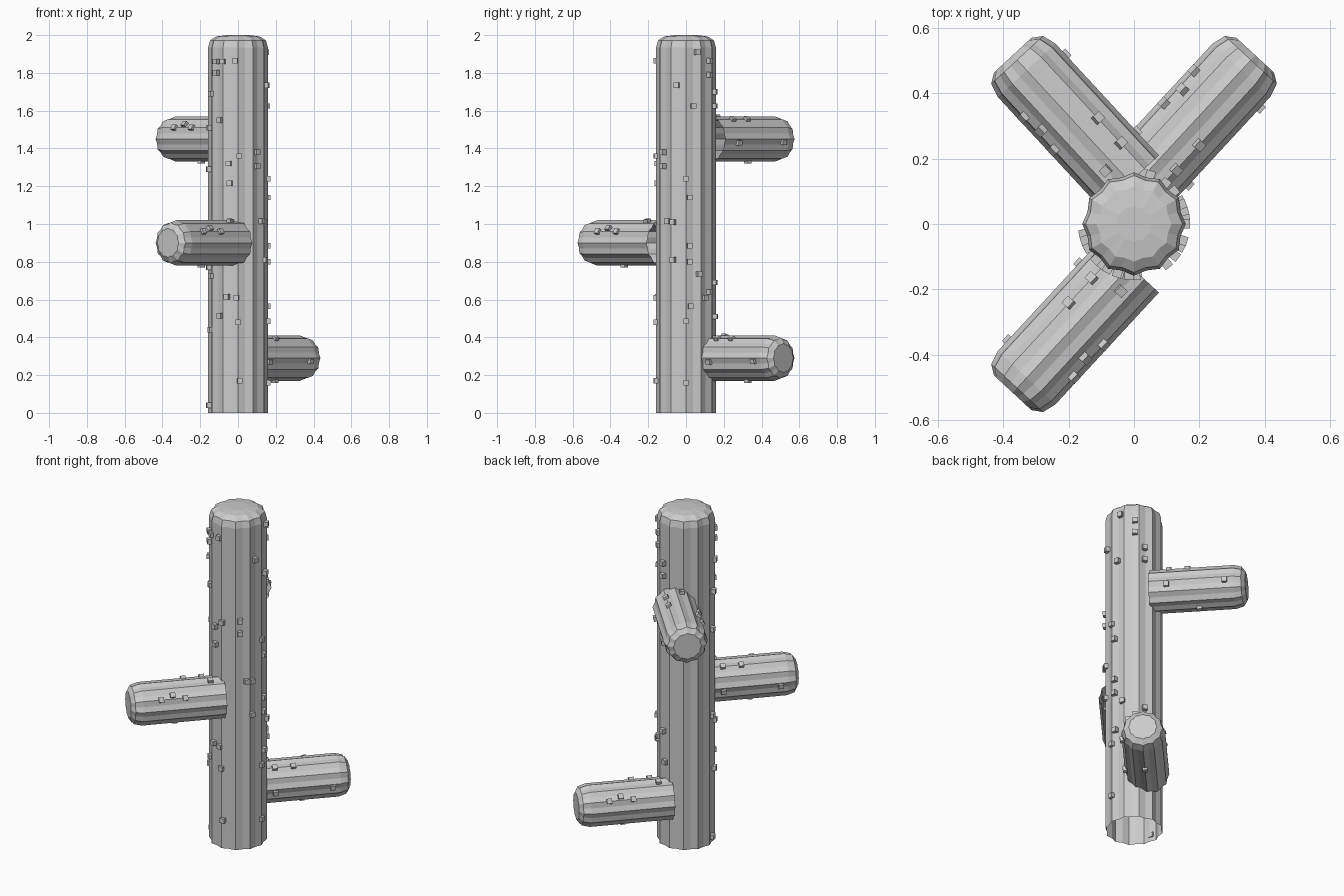
import bpy, bmesh
from math import sin, cos, radians, pi, sqrt, asin, atan2
from mathutils import Matrix, Vector

if "Cube" in bpy.data.objects:
    bpy.data.objects.remove(bpy.data.objects["Cube"])

RIBS = 12
VALLEY = 0.93   # valley radius relative to the ridge


def add_ribbed_tube(bm, profile):
    """Star-section tube along z, open at the start, capped at the end."""
    n = RIBS * 2
    rings = []
    for r, z in profile:
        rings.append([bm.verts.new((r * (VALLEY if i % 2 else 1) * cos(2 * pi * i / n),
                                    r * (VALLEY if i % 2 else 1) * sin(2 * pi * i / n), z))
                      for i in range(n)])
    for a, b in zip(rings, rings[1:]):
        for i in range(n):
            j = (i + 1) % n
            bm.faces.new((a[i], a[j], b[j], b[i]))
    bm.faces.new(rings[-1])


def add_spine(bm, angle, z, radius, size=0.028):
    """Small cube sitting on the surface, facing outwards."""
    m = Matrix.Rotation(angle, 4, 'Z') @ Matrix.Translation((radius, 0, z))
    bmesh.ops.create_cube(bm, size=size, matrix=m)


def finish(name, bm, matrix=None):
    me = bpy.data.meshes.new(name)
    bm.to_mesh(me)
    bm.free()
    ob = bpy.data.objects.new(name, me)
    bpy.context.collection.objects.link(ob)
    if matrix:
        ob.matrix_world = matrix
    return ob


# Trunk
bm = bmesh.new()
add_ribbed_tube(bm, [(0.158, 0), (0.158, 1.935), (0.148, 1.972), (0.115, 1.993), (0.055, 2.0)])
finish("trunk", bm)

# Trunk spines: (sideways position, height) as seen from the front and right
front = [(-.115, 1.86), (-.08, 1.86), (-.015, 1.865), (-.115, 1.8), (-.14, 1.69), (-.095, 1.55),
         (-.15, 1.51), (.005, 1.36), (-.05, 1.32), (.1, 1.38), (.1, 1.305), (-.045, 1.215),
         (-.155, 1.29), (.125, 1.015), (-.14, .725), (-.06, .615), (-.01, .61), (-.095, .515),
         (0, .48), (-.145, .44), (.01, .17), (-.155, .04), (-.155, .77)]
right = [(-.05, 1.735), (.06, 1.91), (.125, 1.79), (.125, 1.865), (.15, 1.7), (.04, 1.625),
         (.15, 1.625), (0, 1.24), (.02, 1.14), (-.07, 1.01), (.02, .885), (-.07, .81),
         (.02, .8), (.07, .735), (.15, .69), (.1, .61), (.125, .64), (.155, .51),
         (.025, .565), (0, .485), (0, .16)]
bm = bmesh.new()
for x, z in front:
    add_spine(bm, asin(x / 0.158) - pi / 2, z, 0.157)
for y, z in right:
    add_spine(bm, asin(y / 0.158), z, 0.157)
finish("trunk_spines", bm)

# Arms: same ribbed tube and spine pattern, pointing outwards horizontally
arm_spines = [(.107, -30), (.076, 15), (.21, -30), (.231, 60), (.30, 50), (.366, 60),
              (.42, -98), (.10, -100), (.27, 180)]
arms = [("lower_arm", (.012, .128, .29), (.68, .735, 0)),
        ("middle_arm", (-.012, -.128, .90), (-.68, -.735, 0)),
        ("upper_arm", (-.012, .128, 1.45), (-.68, .735, 0))]
for name, start, direction in arms:
    d = Vector(direction).normalized()
    up = Vector((0, 0, 1))
    side = up.cross(d)
    m = Matrix((up, side, d)).transposed().to_4x4()   # local x up, y left, z outwards
    m.translation = start
    bm = bmesh.new()
    add_ribbed_tube(bm, [(.12, 0), (.12, .465), (.108, .508), (.078, .528)])
    finish(name, bm, m)
    bm = bmesh.new()
    for t, a in arm_spines:
        add_spine(bm, radians(a), t, 0.117)
    finish(name + "_spines", bm, m)
